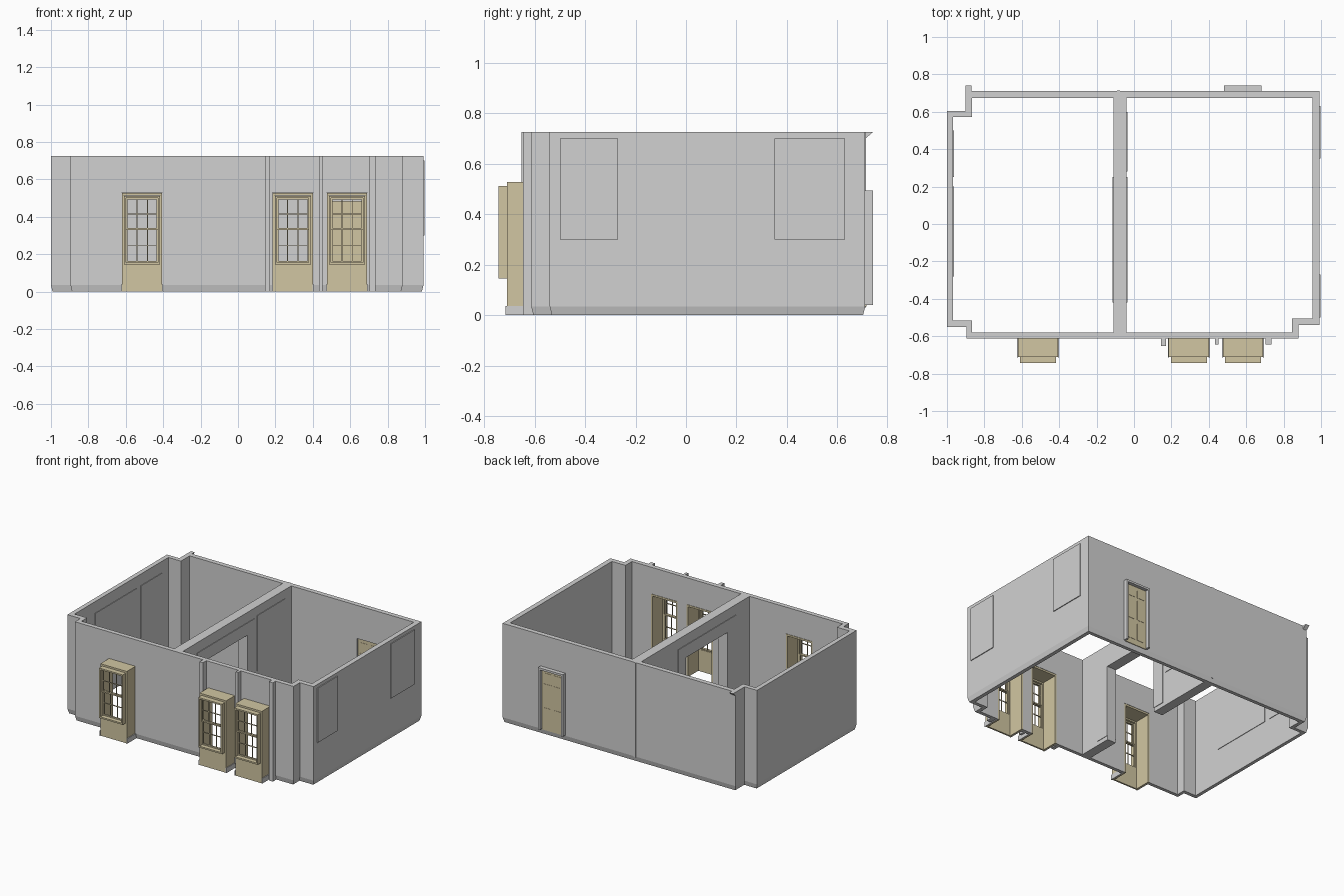
import bpy, bmesh
from mathutils import Vector

cube = bpy.data.objects.get("Cube")
if cube:
    bpy.data.objects.remove(cube, do_unlink=True)


def material(name, rgb):
    m = bpy.data.materials.new(name)
    m.use_nodes = True
    m.diffuse_color = (*rgb, 1)
    m.node_tree.nodes["Principled BSDF"].inputs["Base Color"].default_value = (*rgb, 1)
    return m


GREY = material("wall grey", (0.64, 0.64, 0.64))
CREAM = material("cream paint", (0.64, 0.565, 0.36))
H = 0.725  # wall height


def make(name, bm, mat):
    bmesh.ops.recalc_face_normals(bm, faces=bm.faces)
    me = bpy.data.meshes.new(name)
    bm.to_mesh(me)
    bm.free()
    me.materials.append(mat)
    ob = bpy.data.objects.new(name, me)
    bpy.context.collection.objects.link(ob)
    return ob


def boxes(name, mat, *spans):
    """One object from boxes given as (x0, x1, y0, y1, z0, z1)."""
    bm = bmesh.new()
    for x0, x1, y0, y1, z0, z1 in spans:
        lo, hi = Vector((x0, y0, z0)), Vector((x1, y1, z1))
        for v in bmesh.ops.create_cube(bm, size=1)["verts"]:
            v.co = (lo + hi) / 2 + v.co * (hi - lo)
    return make(name, bm, mat)


def cut(ob, *cutters):
    """Subtract the cutters for good and remove them."""
    for c in cutters:
        c.hide_render = True
        mod = ob.modifiers.new("opening", "BOOLEAN")
        mod.operation, mod.solver, mod.object = "DIFFERENCE", "EXACT", c
    graph = bpy.context.evaluated_depsgraph_get()
    me = bpy.data.meshes.new_from_object(ob.evaluated_get(graph))
    ob.modifiers.clear()
    ob.data = me
    for c in cutters:
        bpy.data.objects.remove(c, do_unlink=True)


# Outer walls: stepped corners, with a slightly undercut foot
OUTER = [(-1, -.55), (-.895, -.55), (-.895, -.613), (.88, -.613), (.88, -.54), (.992, -.54),
         (.992, .71), (-.9, .71), (-.9, .605), (-1, .605)]
INNER = [(-.967, -.515), (-.865, -.515), (-.865, -.58), (.845, -.58), (.845, -.505), (.955, -.505),
         (.955, .675), (-.865, .675), (-.865, .573), (-.967, .573)]

bm = bmesh.new()
foot = [((ox * 3 + ix) / 4, (oy * 3 + iy) / 4) for (ox, oy), (ix, iy) in zip(OUTER, INNER)]
rings = [[bm.verts.new((x, y, z)) for x, y in pts]
         for pts, z in ((foot, 0), (OUTER, .035), (OUTER, H), (INNER, H), (INNER, 0))]
n = len(OUTER)
for a, b in zip(rings, rings[1:] + rings[:1]):
    for i in range(n):
        j = (i + 1) % n
        bm.faces.new((a[i], a[j], b[j], b[i]))
walls = make("outer_walls", bm, GREY)

BAYS = (-.513, .293, .583)
W = .1075  # half width of a bay
openings = [boxes("cutter", GREY, (x - W, x + W, -.7, -.5, -.1, .53)) for x in BAYS]
openings.append(boxes("cutter", GREY, (.495, .67, .6, .8, .035, .482)))
cut(walls, *openings)

# Partition with a wide opening between the rooms, trimmed on both sides
boxes("partition_wall", GREY,
      (-.11, -.04, -.59, -.32, 0, H), (-.11, -.04, .16, .685, 0, H),
      (-.11, -.04, -.32, .16, .56, H))
for side, x in (("right", -.114), ("left", -.04)):
    boxes(side + "_opening_trim", GREY,
          (x, x + .004, -.42, -.32, .03, .65), (x, x + .004, .16, .25, .03, .65),
          (x, x + .004, -.32, .16, .56, .65))

# Shallow wall panels
boxes("right_wall_panels", GREY, (.985, .998, .35, .63, .3, .7), (.985, .998, -.5, -.27, .3, .7))
boxes("left_wall_panels", GREY, (-.97, -.963, -.28, .2, .25, .64), (-.97, -.963, .25, .5, .25, .64))
boxes("partition_panel", GREY, (-.045, -.036, .28, .6, .25, .66))

# Pilasters between the front bays, and a rib on the back wall
for name, x0, x1, y in (("left", .145, .172, -.652), ("middle", .433, .452, -.645),
                        ("right", .703, .735, -.645)):
    boxes(name + "_front_pilaster", GREY, (x0, x1, y, -.605, 0, H))
boxes("back_wall_rib", GREY, (-.09, -.075, .7, .714, .03, H))

# Small wedge at the top of the back corner
bm = bmesh.new()
sides = [[bm.verts.new((x, y, z)) for y, z in ((.705, .695), (.74, H), (.705, H))] for x in (-.9, -.87)]
for s in sides:
    bm.faces.new(s)
for i in range(3):
    j = (i + 1) % 3
    bm.faces.new((sides[0][i], sides[0][j], sides[1][j], sides[1][i]))
make("corner_wedge", bm, GREY)


def frame(x, half, z0, z1, y0, y1, t):
    """Four bars around an opening."""
    return [(x - half, x - half + t, y0, y1, z0, z1), (x + half - t, x + half, y0, y1, z0, z1),
            (x - half + t, x + half - t, y0, y1, z0, z0 + t),
            (x - half + t, x + half - t, y0, y1, z1 - t, z1)]


# Box bay windows
for k, x in enumerate(BAYS, 1):
    tag = f"bay_{k}_"
    boxes(tag + "casing", CREAM,
          (x - W, x - W + .012, -.71, -.58, 0, .528), (x + W - .012, x + W, -.71, -.58, 0, .528),
          (x - W + .012, x + W - .012, -.71, -.58, .515, .528),
          (x - W + .012, x + W - .012, -.71, -.698, 0, .16))
    boxes(tag + "surround", CREAM, *frame(x, .096, .145, .512, -.742, -.698, .011))
    # Two sashes, three panes wide and two high each
    bars = []
    for z0, z1, y in ((.156, .34, -.706), (.33, .501, -.718)):
        bars += frame(x, .0865, z0, z1, y - .005, y + .005, .009)
        zm = (z0 + z1) / 2
        bars.append((x - .08, x + .08, y - .003, y + .003, zm - .0025, zm + .0025))
        for s in (-.028, .028):
            bars.append((x + s - .0025, x + s + .0025, y - .003, y + .003, z0, z1))
    boxes(tag + "sashes", CREAM, *bars)
    boxes(tag + "side_skirting", GREY, *[(x + s * (W + .002) - .003, x + s * (W + .002) + .003,
                                          -.715, -.6, 0, .037) for s in (-1, 1)])

# Panelled back door in its frame
boxes("door_frame", GREY, (.482, .497, .7, .74, .04, .495), (.668, .683, .7, .74, .04, .495),
      (.497, .668, .7, .74, .48, .495))
boxes("back_door", CREAM, (.495, .67, .685, .715, .035, .482))
boxes("door_panels", CREAM, *[(cx - .03, cx + .03, .683, .717, z0, z1)
                              for cx in (.543, .622)
                              for z0, z1 in ((.075, .2), (.23, .375), (.4, .455))])
